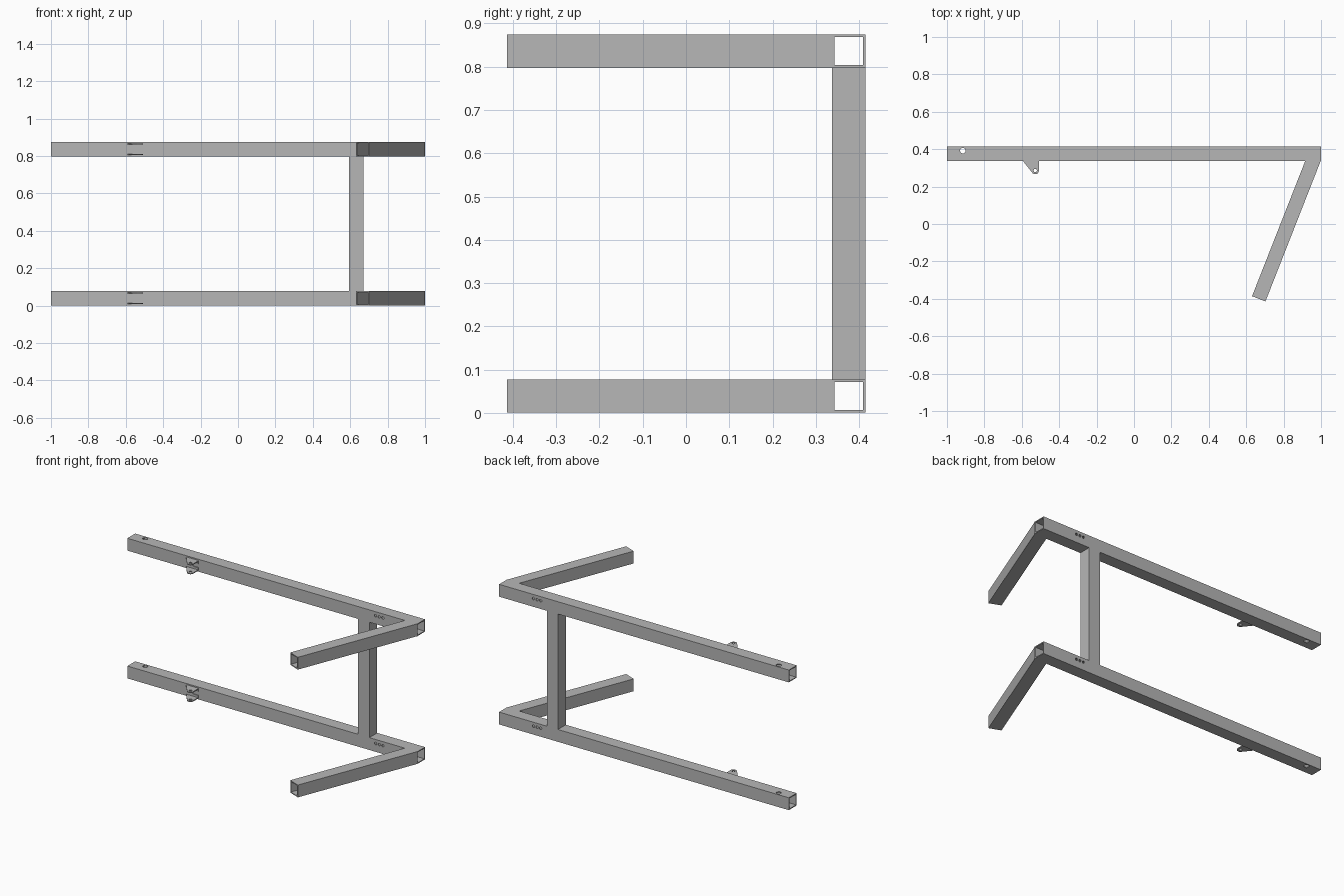
import bpy, bmesh, math
from mathutils import Vector, Matrix

if "Cube" in bpy.data.objects:
    bpy.data.objects.remove(bpy.data.objects["Cube"])

SIZE, WALL = 0.077, 0.006       # square tube section
RAIL_Y = 0.376                  # rail centre line
FRONT_Y = RAIL_Y - SIZE / 2     # front face of the rails
LEVELS = {"lower": 0.039, "upper": 0.836}

steel = bpy.data.materials.new("steel_grey")
steel.use_nodes = True
GREY = (0.47, 0.47, 0.47, 1)
steel.diffuse_color = GREY
steel.node_tree.nodes["Principled BSDF"].inputs["Base Color"].default_value = GREY


def make_object(name, bm):
    bmesh.ops.recalc_face_normals(bm, faces=bm.faces)
    mesh = bpy.data.meshes.new(name)
    bm.to_mesh(mesh)
    bm.free()
    mesh.materials.append(steel)
    obj = bpy.data.objects.new(name, mesh)
    bpy.context.collection.objects.link(obj)
    return obj


def square_tube(name, start, end, up=(0, 0, 1), cut_y=None):
    """Hollow square tube; cut_y mitres its start on a plane of constant y."""
    start, end, up = Vector(start), Vector(end), Vector(up)
    along = (end - start).normalized()
    side = along.cross(up)
    bm = bmesh.new()
    rings = []
    for centre in (start, end):
        for half in (SIZE / 2, SIZE / 2 - WALL):
            ring = []
            for a, b in ((1, 1), (-1, 1), (-1, -1), (1, -1)):
                p = centre + side * a * half + up * b * half
                if cut_y is not None and centre is start:
                    p += along * ((cut_y - p.y) / along.y)
                ring.append(bm.verts.new(p))
            rings.append(ring)
    out_a, in_a, out_b, in_b = rings
    for r, s in ((out_a, out_b), (out_b, in_b), (in_b, in_a), (in_a, out_a)):
        for i in range(4):
            j = (i + 1) % 4
            bm.faces.new((r[i], r[j], s[j], s[i]))
    return make_object(name, bm)


def plate(name, outline, offset):
    """Flat plate: closed outline of 3D points, thickened by offset."""
    bm = bmesh.new()
    face = bm.faces.new([bm.verts.new(p) for p in outline])
    extruded = bmesh.ops.extrude_face_region(bm, geom=[face])
    moved = [v for v in extruded["geom"] if isinstance(v, bmesh.types.BMVert)]
    bmesh.ops.translate(bm, verts=moved, vec=offset)
    return make_object(name, bm)


def drill(obj, centre, radius, depth, axis):
    """Cut a round hole along the z or y axis."""
    bm = bmesh.new()
    turn = Matrix.Rotation(math.pi / 2, 4, "X") if axis == "y" else Matrix()
    bmesh.ops.create_cone(bm, cap_ends=True, segments=20, radius1=radius,
                          radius2=radius, depth=depth,
                          matrix=Matrix.Translation(centre) @ turn)
    cutter = make_object("hole_cutter", bm)
    cutter.hide_render = True
    mod = obj.modifiers.new("hole", "BOOLEAN")
    mod.operation, mod.solver, mod.object = "DIFFERENCE", "EXACT", cutter
    bpy.context.view_layer.objects.active = obj
    bpy.ops.object.modifier_apply(modifier=mod.name)
    bpy.data.objects.remove(cutter)


def arc(cx, cy, radius, first, last, steps=10):
    angles = [math.radians(first + (last - first) * i / steps) for i in range(steps + 1)]
    return [(cx + radius * math.cos(a), cy + radius * math.sin(a)) for a in angles]


for level, z in LEVELS.items():
    # Long rail with a pin hole and three bolt holes
    rail = square_tube(level + "_rail", (-1, RAIL_Y, z), (1, RAIL_Y, z))
    drill(rail, (-0.915, 0.392, z), 0.015, 0.2, "z")
    for x in (0.713, 0.738, 0.763):
        drill(rail, (x, RAIL_Y, z + 0.013), 0.008, 0.2, "y")

    # Slanted arm, mitred against the rail
    square_tube(level + "_arm", (0.957, FRONT_Y, z), (0.667, -0.400, z), cut_y=FRONT_Y)

    # Bracket back plate with a slot open to one side
    left, right, half = -0.59, -0.508, 0.031
    outline = [(left, -half), (right, -half), (right, -0.012)]
    outline += arc(-0.535, 0, 0.012, 270, 90)
    outline += [(right, 0.012), (right, half), (left, half)]
    back = plate(level + "_bracket_back", [(x, FRONT_Y, z + h) for x, h in outline],
                 (0, -WALL, 0))
    drill(back, (-0.573, FRONT_Y, z), 0.01, 0.04, "y")

    # Two tapered bracket ears with pin holes
    ear = [(left, FRONT_Y), (right, FRONT_Y)] + arc(-0.528, 0.286, 0.02, 0, -143)
    ear.append((left, FRONT_Y - WALL))
    for place, h in (("bottom", -half), ("top", half - WALL)):
        flange = plate(f"{level}_bracket_{place}_ear",
                       [(x, y, z + h) for x, y in ear], (0, 0, WALL))
        drill(flange, (-0.528, 0.286, z + h), 0.009, 0.04, "z")

# Upright post between the rails
square_tube("post", (0.632, RAIL_Y, LEVELS["lower"] + SIZE / 2),
            (0.632, RAIL_Y, LEVELS["upper"] - SIZE / 2), up=(0, 1, 0))
